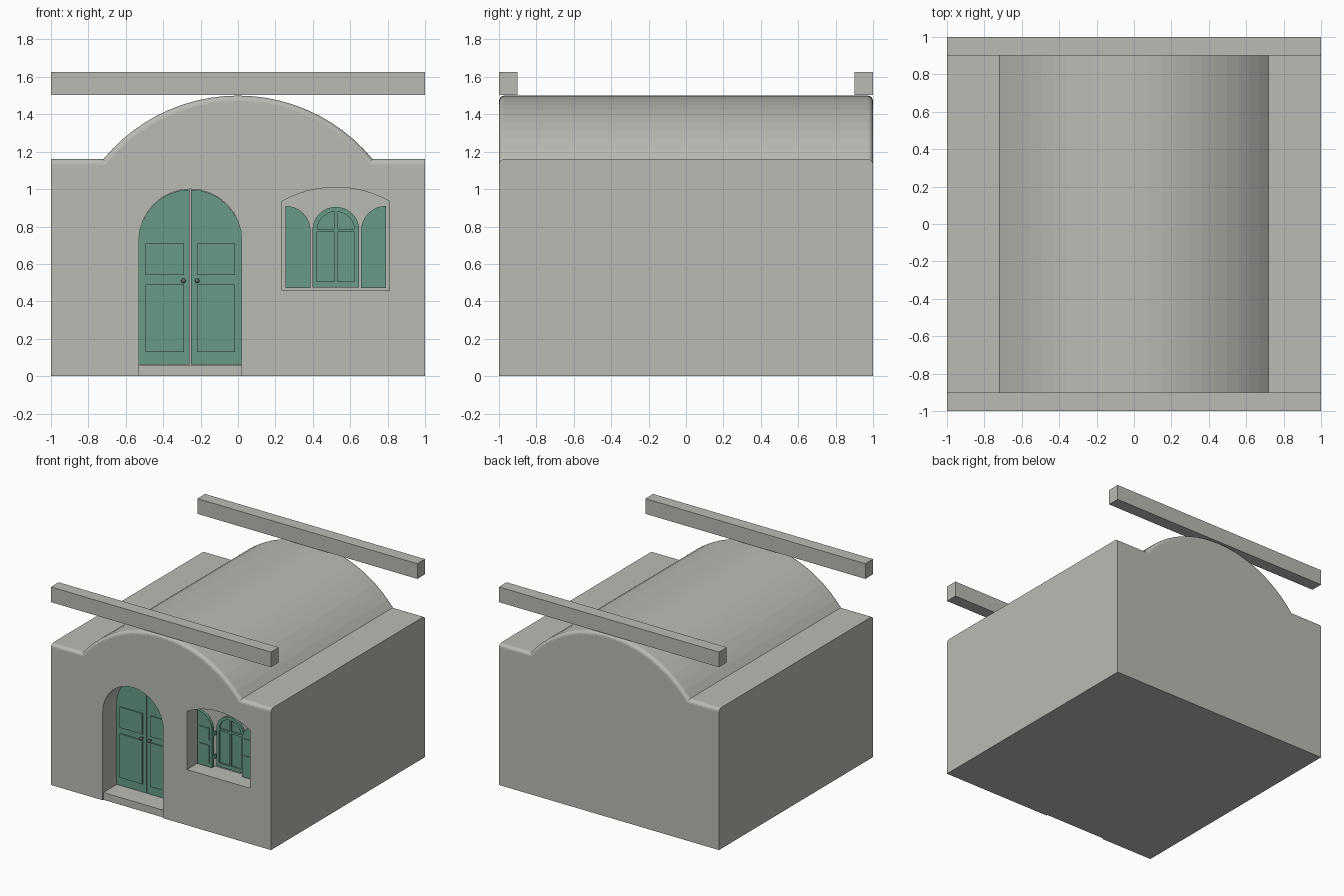
import bpy, bmesh
from math import sin, cos, pi, sqrt, atan2

cube = bpy.data.objects.get("Cube")
if cube:
    bpy.data.objects.remove(cube, do_unlink=True)


def material(name, color):
    m = bpy.data.materials.new(name)
    m.use_nodes = True
    m.diffuse_color = (*color, 1)
    m.node_tree.nodes["Principled BSDF"].inputs["Base Color"].default_value = (*color, 1)
    return m


plaster = material("grey plaster", (0.50, 0.50, 0.46))
green = material("green paint", (0.14, 0.33, 0.25))
metal = material("dark metal", (0.14, 0.17, 0.16))


def loft(name, rings, mat):
    """Skin a row of matching closed loops and cap both ends."""
    bm = bmesh.new()
    loops = [[bm.verts.new(p) for p in ring] for ring in rings]
    n = len(loops[0])
    for a, b in zip(loops, loops[1:]):
        for i in range(n):
            j = (i + 1) % n
            bm.faces.new((a[i], a[j], b[j], b[i]))
    bm.faces.new(loops[0])
    bm.faces.new(loops[-1][::-1])
    bmesh.ops.recalc_face_normals(bm, faces=bm.faces)
    mesh = bpy.data.meshes.new(name)
    bm.to_mesh(mesh)
    bm.free()
    mesh.materials.append(mat)
    obj = bpy.data.objects.new(name, mesh)
    bpy.context.collection.objects.link(obj)
    return obj


def prism(name, outline, y0, y1, mat):
    return loft(name, [[(x, y, z) for x, z in outline] for y in (y0, y1)], mat)


def box(name, x0, x1, y0, y1, z0, z1, mat):
    return prism(name, [(x0, z0), (x1, z0), (x1, z1), (x0, z1)], y0, y1, mat)


def arc(cx, cz, r, a0, a1, steps):
    return [(cx + r * cos(a0 + (a1 - a0) * i / steps),
             cz + r * sin(a0 + (a1 - a0) * i / steps)) for i in range(steps + 1)]


def arch(cx, r, z0, spring, steps=16):
    return [(cx - r, z0), (cx + r, z0)] + arc(cx, spring, r, 0, pi, steps)


def half_arch(x_low, x_high, z0, spring):
    """Quarter-round leaf: low at x_low, full height at x_high."""
    r = x_high - x_low
    curve = [(x_high - r * cos(t * pi / 16), spring + abs(r) * sin(t * pi / 16))
             for t in range(9)]
    return [(x_high, z0), (x_low, z0)] + curve


# House body with a barrel roof and rounded gable edges
EAVE, ROOF_R, ROOF_Z, EDGE = 1.16, 0.932, 0.568, 0.028


def section(inset, y):
    r, z = ROOF_R - inset, EAVE - inset
    x = sqrt(r * r - (z - ROOF_Z) ** 2)
    a = atan2(z - ROOF_Z, x)
    pts = [(-1, 0), (1, 0), (1, z)] + arc(0, ROOF_Z, r, a, pi - a, 22) + [(-1, z)]
    return [(px, y, pz) for px, pz in pts]


steps = [i * pi / 8 for i in range(5)]
front = [section(EDGE * (1 - sin(a)), -1 + EDGE * (1 - cos(a))) for a in steps]
back = [[(x, -y, z) for x, y, z in ring] for ring in reversed(front)]
body = loft("house_body", front + back, plaster)

# Door and window recesses
DOOR_X, DOOR_R, DOOR_SPRING = -0.255, 0.275, 0.725
WIN_X = 0.523
win_half, win_rise = 0.287, 0.075
head_r = (win_half ** 2 + win_rise ** 2) / (2 * win_rise)
head_a = atan2(head_r - win_rise, win_half)
window_hole = [(WIN_X - win_half, 0.457), (WIN_X + win_half, 0.457)]
window_hole += arc(WIN_X, 1.01 - head_r, head_r, head_a, pi - head_a, 12)
cutters = [
    prism("door_cutter", arch(DOOR_X, DOOR_R, -0.1, DOOR_SPRING), -1.1, -0.79, plaster),
    prism("window_cutter", window_hole, -1.1, -0.83, plaster),
]
for cutter in cutters:
    cutter.hide_render = True
    mod = body.modifiers.new("recess", "BOOLEAN")
    mod.operation = "DIFFERENCE"
    mod.solver = "EXACT"
    mod.object = cutter
    bpy.context.view_layer.objects.active = body
    bpy.ops.object.modifier_apply(modifier=mod.name)
for cutter in cutters:
    bpy.data.objects.remove(cutter, do_unlink=True)

# Doorstep
box("door_step", DOOR_X - DOOR_R, DOOR_X + DOOR_R, -0.99, -0.78, 0, 0.06, plaster)

# Double door with raised panels and knobs
for side, label in ((-1, "right"), (1, "left")):
    def dx(d):
        return DOOR_X + side * d
    prism(f"door_leaf_{label}", half_arch(dx(DOOR_R), dx(0.003), 0.062, DOOR_SPRING),
          -0.82, -0.785, green)
    for part, z0, z1 in (("lower", 0.13, 0.49), ("upper", 0.54, 0.71)):
        box(f"door_panel_{part}_{label}", dx(0.035), dx(0.24), -0.829, -0.815, z0, z1, green)
    bpy.ops.mesh.primitive_uv_sphere_add(segments=12, ring_count=8, radius=0.012,
                                         location=(dx(0.037), -0.845, 0.51))
    knob = bpy.context.object
    knob.name = f"door_knob_{label}"
    knob.data.materials.append(metal)
    bpy.ops.object.shade_smooth()
    box(f"knob_stem_{label}", dx(0.032), dx(0.042), -0.84, -0.815, 0.505, 0.515, metal)

# Arched window: pane, frame and glazing bars
WIN_R, SPRING = 0.125, 0.78
prism("window_pane", arch(WIN_X, WIN_R - 0.005, 0.48, SPRING), -0.836, -0.825, green)
frame = [(WIN_X + WIN_R, 0.475)] + arc(WIN_X, SPRING, WIN_R, 0, pi, 16)
frame += [(WIN_X - WIN_R, 0.475), (WIN_X - 0.1, 0.475)]
frame += arc(WIN_X, SPRING, 0.1, pi, 0, 16) + [(WIN_X + 0.1, 0.475)]
prism("window_frame", frame, -0.85, -0.825, green)
box("window_bottom_rail", WIN_X - 0.1, WIN_X + 0.1, -0.85, -0.825, 0.475, 0.505, green)
box("window_mullion", WIN_X - 0.008, WIN_X + 0.008, -0.847, -0.825, 0.5, 0.885, green)
box("window_transom", WIN_X - 0.105, WIN_X + 0.105, -0.848, -0.825, 0.77, 0.787, green)

# Open shutters with raised panels and hinges
for side, label in ((-1, "right"), (1, "left")):
    def sx(d):
        return WIN_X + side * d
    prism(f"shutter_{label}", half_arch(sx(0.135), sx(0.268), 0.47, 0.777),
          -0.89, -0.865, green)
    for part, z0, z1 in (("lower", 0.50, 0.65), ("upper", 0.69, 0.79)):
        box(f"shutter_panel_{part}_{label}", sx(0.16), sx(0.25), -0.897, -0.885, z0, z1, green)
        box(f"shutter_hinge_{part}_{label}", sx(0.138), sx(0.15), -0.87, -0.825,
            z0 + 0.03, z0 + 0.06, green)

# Beams above the gables
for side, label in ((-1, "front"), (1, "back")):
    box(f"{label}_beam", -1, 1, side, side * 0.9, 1.502, 1.627, plaster)
